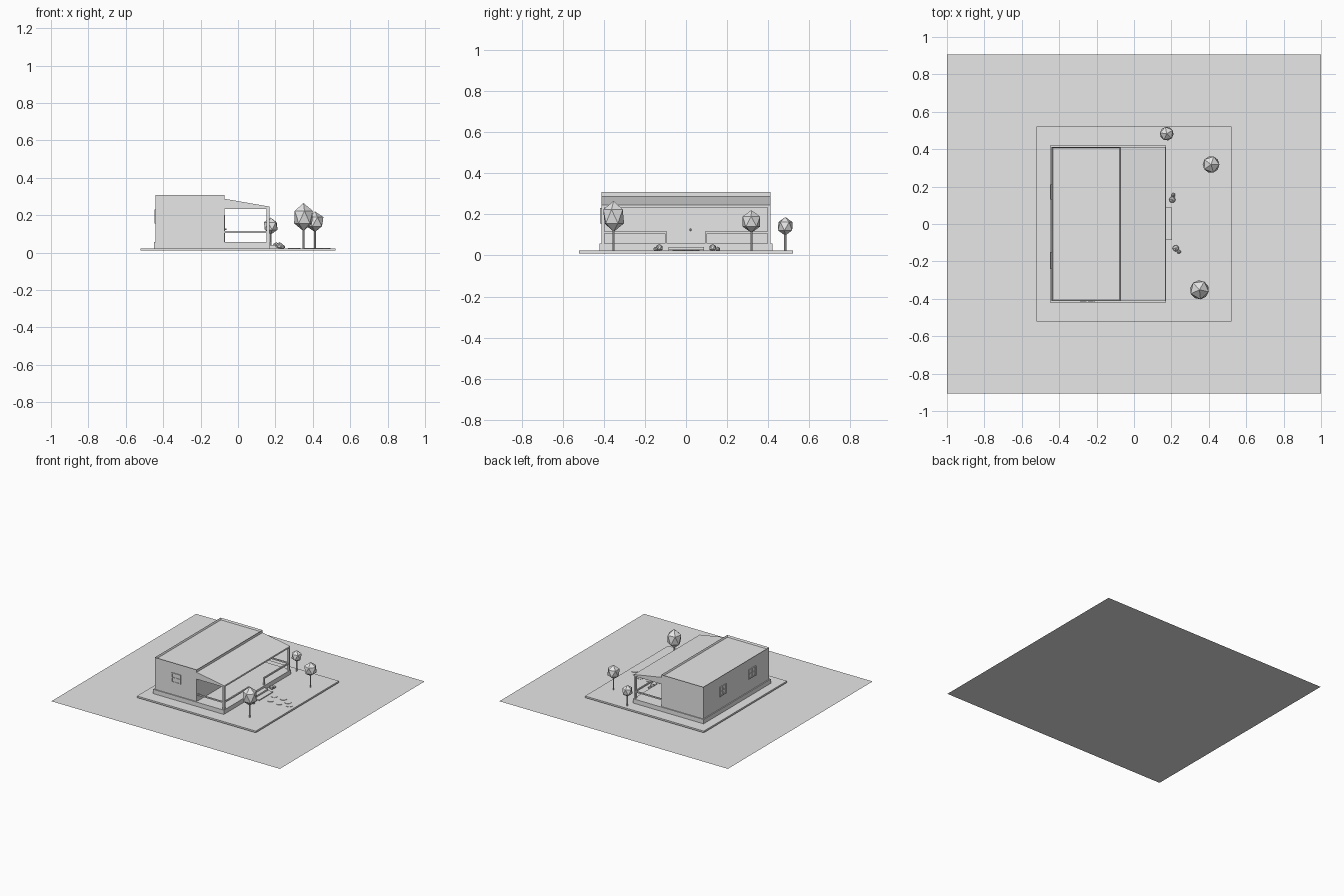
import bpy, bmesh, math

cube = bpy.data.objects.get("Cube")
if cube:
    bpy.data.objects.remove(cube, do_unlink=True)

grey = bpy.data.materials.new("plain grey")
grey.use_nodes = True
grey.diffuse_color = (0.8, 0.8, 0.8, 1)
grey.node_tree.nodes["Principled BSDF"].inputs["Base Color"].default_value = (0.8, 0.8, 0.8, 1)


def finish(name, bm):
    bmesh.ops.recalc_face_normals(bm, faces=bm.faces)
    mesh = bpy.data.meshes.new(name)
    bm.to_mesh(mesh)
    bm.free()
    mesh.materials.append(grey)
    ob = bpy.data.objects.new(name, mesh)
    bpy.context.scene.collection.objects.link(ob)
    return ob


def add_box(bm, x, y, z):
    made = bmesh.ops.create_cube(bm, size=1)["verts"]
    for v in made:
        for i, (lo, hi) in enumerate((x, y, z)):
            v.co[i] = hi if v.co[i] > 0 else lo


def box(name, x, y, z):
    bm = bmesh.new()
    add_box(bm, x, y, z)
    return finish(name, bm)


def ball(name, loc, rx, rz, turn=0.0):
    bm = bmesh.new()
    bmesh.ops.create_icosphere(bm, subdivisions=1, radius=1)
    ob = finish(name, bm)
    ob.location, ob.scale = loc, (rx, rx, rz)
    ob.rotation_euler.z = turn
    return ob


def cylinder(name, x, y, z0, z1, r, sides):
    bm = bmesh.new()
    bmesh.ops.create_cone(bm, cap_ends=True, segments=sides, radius1=r, radius2=r, depth=z1 - z0)
    ob = finish(name, bm)
    ob.location = (x, y, (z0 + z1) / 2)
    return ob


# Ground sheet and garden slab
bm = bmesh.new()
bmesh.ops.create_grid(bm, x_segments=1, y_segments=1, size=1)
for v in bm.verts:
    v.co.y *= 0.905
finish("ground", bm)
box("garden_slab", (-0.52, 0.52), (-0.52, 0.52), (0.01, 0.023))

# Foundation and main block with a sunken roof behind a thin parapet
box("foundation", (-0.448, 0.17), (-0.42, 0.42), (0.023, 0.057))
bm = bmesh.new()
add_box(bm, (-0.44, -0.073), (-0.412, 0.412), (0.057, 0.308))
top = max(bm.faces, key=lambda f: f.calc_center_median().z)
bmesh.ops.inset_region(bm, faces=[top], thickness=0.008)
bmesh.ops.translate(bm, verts=top.verts, vec=(0, 0, -0.014))
finish("main_block", bm)

# Sloping porch roof, extruded from its side profile
bm = bmesh.new()
profile = [(-0.073, 0.234), (0.168, 0.234), (0.168, 0.246), (-0.073, 0.288)]
face = bm.faces.new([bm.verts.new((x, -0.412, z)) for x, z in profile])
out = bmesh.ops.extrude_face_region(bm, geom=[face])["geom"]
bmesh.ops.translate(bm, verts=[g for g in out if isinstance(g, bmesh.types.BMVert)], vec=(0, 0.824, 0))
finish("porch_roof", bm)

# Porch posts and railings on both sides
for side, label in ((-1, "front"), (1, "back")):
    def span(a, b):
        return tuple(sorted((side * a, side * b)))
    box(label + "_corner_post", (0.153, 0.168), span(0.397, 0.412), (0.057, 0.234))
    box(label + "_side_rail", (-0.073, 0.155), span(0.4, 0.41), (0.106, 0.116))
    box(label + "_entry_rail", (0.156, 0.166), span(0.092, 0.4), (0.106, 0.117))
    box(label + "_rail_end_post", (0.156, 0.166), span(0.092, 0.103), (0.057, 0.106))

# Door and knob
box("door", (-0.073, -0.069), (-0.045, 0.035), (0.057, 0.2))
ball("door_knob", (-0.067, 0.022, 0.125), 0.006, 0.006)


# Windows: four frame bars, a centre bar and a cross bar over a thin pane
def window(name, along_x, wall, outward, a0, a1, z0, z1):
    bm = bmesh.new()
    mid, zm, w = (a0 + a1) / 2, (z0 + z1) / 2, 0.007

    def piece(a, z, depth):
        d = tuple(sorted((wall, wall + outward * depth)))
        add_box(bm, a if along_x else d, d if along_x else a, z)
    piece((a0, a1), (z0, z1), 0.002)
    for a in (a0, mid - w / 2, a1 - w):
        piece((a, a + w), (z0, z1), 0.007)
    for z in (z0, zm - w / 2, z1 - w):
        piece((a0, a1), (z, z + w), 0.006)
    finish(name, bm)


window("front_window", True, -0.412, -1, -0.29, -0.21, 0.155, 0.23)
window("rear_wall_window_a", False, -0.44, -1, 0.13, 0.21, 0.155, 0.23)
window("rear_wall_window_b", False, -0.44, -1, -0.24, -0.15, 0.155, 0.23)

# Entry steps
box("upper_step", (0.17, 0.203), (-0.085, 0.087), (0.023, 0.042))
box("lower_step", (0.203, 0.245), (-0.085, 0.087), (0.01, 0.03))

# Stepping stones
stones = [(0.29, 0.04), (0.37, 0.04), (0.31, -0.035), (0.39, -0.04), (0.43, 0.01), (0.47, -0.03)]
for x, y in stones:
    cylinder("stepping_stone", x, y, 0.02, 0.026, 0.025, 10)

# Bushes
for x, y, r in ((0.205, 0.13, 0.019), (0.21, 0.155, 0.012), (0.223, -0.13, 0.019), (0.24, -0.148, 0.012)):
    ball("bush", (x, y, 0.02 + r * 0.9), r, r, x * 9)

# Trees
for x, y, z, rx, rz in ((0.35, -0.352, 0.19, 0.057, 0.075),
                        (0.412, 0.318, 0.165, 0.05, 0.055),
                        (0.175, 0.483, 0.142, 0.041, 0.045)):
    cylinder("tree_trunk", x, y, 0.02, z, 0.005, 8)
    ball("tree_crown", (x, y, z), rx, rz, x * 3)
